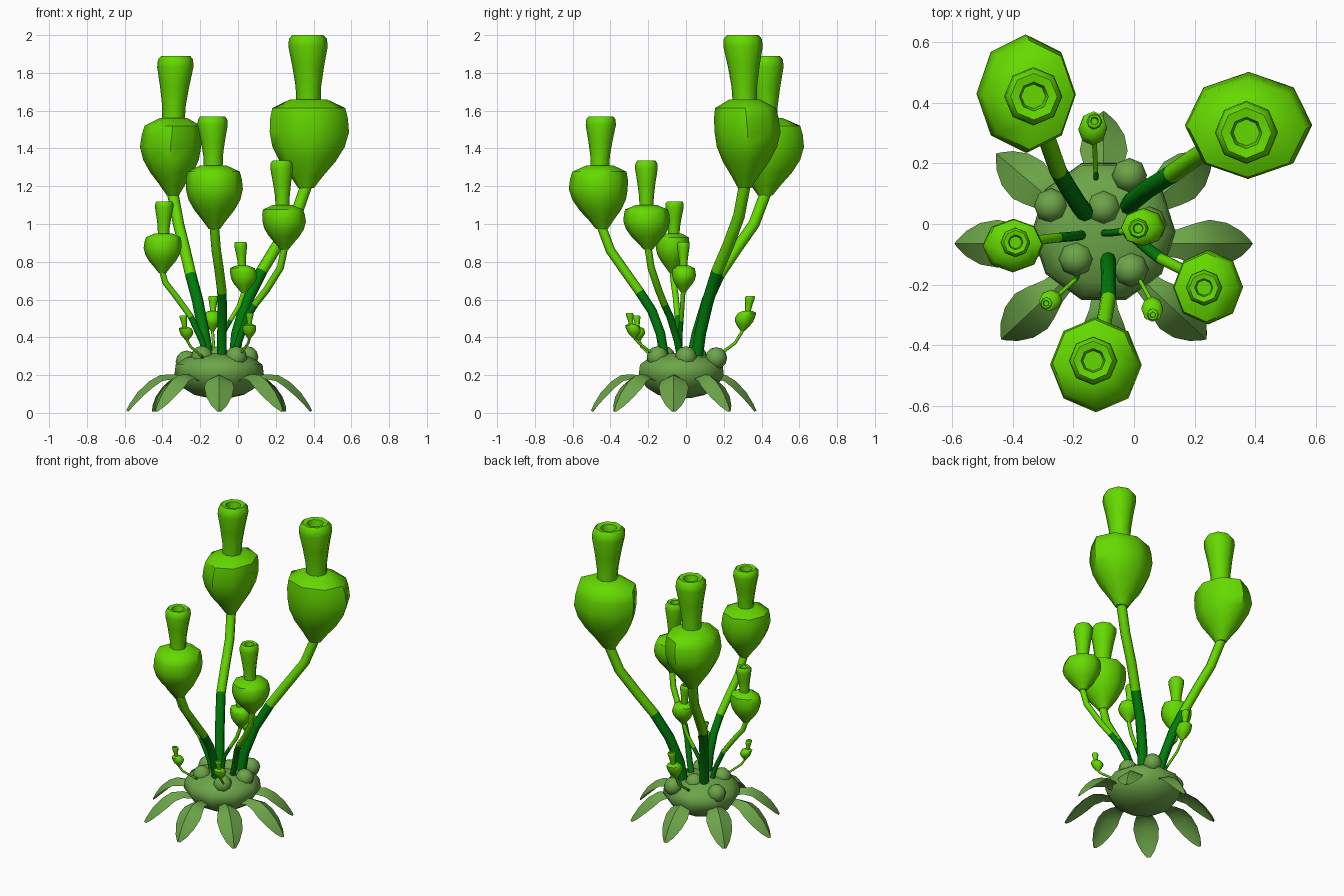
import bpy, bmesh, math
from mathutils import Vector, Matrix

if "Cube" in bpy.data.objects:
    bpy.data.objects.remove(bpy.data.objects["Cube"])

def material(name, rgb):
    m = bpy.data.materials.new(name)
    m.diffuse_color = (*rgb, 1)
    m.use_nodes = True
    m.node_tree.nodes["Principled BSDF"].inputs["Base Color"].default_value = m.diffuse_color
    return m

BRIGHT = material("bright green", (0.13, 0.70, 0.0))
DARK = material("dark stem green", (0.0, 0.20, 0.003))
SAGE = material("sage green", (0.15, 0.375, 0.065))

def finish(name, bm, mats, sharp=50):
    """Smooth shading with sharp edges above an angle, then make the object."""
    bmesh.ops.recalc_face_normals(bm, faces=bm.faces[:])
    for f in bm.faces:
        f.smooth = True
    for e in bm.edges:
        if len(e.link_faces) == 2:
            e.smooth = e.calc_face_angle(0) < math.radians(sharp)
    me = bpy.data.meshes.new(name)
    bm.to_mesh(me)
    bm.free()
    for m in mats:
        me.materials.append(m)
    ob = bpy.data.objects.new(name, me)
    bpy.context.collection.objects.link(ob)
    return ob

def loft(name, rings, mats, rule=None, sharp=50):
    """Skin a list of closed rings of points; rule(segment) picks the material."""
    bm = bmesh.new()
    vs = [[bm.verts.new(p) for p in r] for r in rings]
    n = len(rings[0])
    for k in range(len(vs) - 1):
        for i in range(n):
            j = (i + 1) % n
            f = bm.faces.new((vs[k][i], vs[k][j], vs[k + 1][j], vs[k + 1][i]))
            f.material_index = rule(k) if rule else 0
    bm.faces.new(vs[0][::-1])
    bm.faces.new(vs[-1]).material_index = rule(len(vs) - 2) if rule else 0
    return finish(name, bm, mats, sharp)

def ellipse(c, rx, ry, u=Vector((1, 0, 0)), v=Vector((0, 1, 0)), n=8):
    return [c + u * (rx * math.cos(a)) + v * (ry * math.sin(a))
            for a in (2 * math.pi * i / n for i in range(n))]

def stem(name, path, r, dark):
    """Tube along a path, the first `dark` segments in the dark colour."""
    p = [Vector(q) for q in path]
    rings = []
    for i, c in enumerate(p):
        t = (p[min(i + 1, len(p) - 1)] - p[max(i - 1, 0)]).normalized()
        u = Vector((1, 0, 0))
        u = (u - t * u.dot(t)).normalized()
        rings.append(ellipse(c, r, r, u, t.cross(u)))
    loft(name, rings, [BRIGHT, DARK], lambda k: 1 if k < dark else 0)

# bulb: (height, radius) fractions; neck: (height, radius) fractions with a hollow mouth
BULB = [(0, .2), (.12, .42), (.28, .7), (.45, .91), (.62, 1), (.78, .98), (.9, .92), (1, .46)]
NECK = [(-.06, .62), (.2, .65), (.5, .8), (.82, 1), (.94, .97), (1, .8), (.985, .5), (.86, .42)]

def pod(name, path, r, dark, centre, rad, ztop, tip, nr, nz):
    stem(name + "_stem", path, r, dark)
    a = Vector(path[-1])
    mid = Vector((*centre, a.z + (ztop - a.z) * .6))
    tip_base = Vector((tip[0], tip[1], ztop)).lerp(Vector((*centre, ztop)), .4)
    rings = []
    for t, k in BULB:
        c = a.lerp(mid, t / .6) if t < .6 else mid.lerp(tip_base, (t - .6) / .4)
        c.z = a.z + (ztop - a.z) * t - (.02 * (ztop - a.z) if t == 0 else 0)
        rings.append(ellipse(c, max(rad[0] * k, r), max(rad[1] * k, r)))
    loft(name + "_bulb", rings, [BRIGHT])
    end = Vector((*tip, nz))
    loft(name + "_neck", [ellipse(tip_base.lerp(end, t), nr * k, nr * k) for t, k in NECK],
         [BRIGHT], sharp=55)

# pods: stem path, stem radius, dark segments, bulb centre, radii, top, neck tip, radius, top
pod("tall_left", [(-.155, .03, .27), (-.18, .06, .42), (-.215, .115, .6), (-.25, .175, .73),
                  (-.285, .275, .88), (-.315, .36, 1.0), (-.345, .42, 1.16)], .030, 3,
    (-.358, .43), (.162, .195), 1.56, (-.33, .42), .096, 1.89)
pod("tall_right", [(-.02, .055, .27), (-.005, .075, .42), (.045, .115, .59), (.125, .165, .75),
                   (.21, .225, .89), (.305, .28, 1.04), (.36, .31, 1.2)], .031, 3,
    (.378, .327), (.21, .175), 1.66, (.37, .30), .104, 2.0)
pod("front", [(-.085, -.11, .27), (-.085, -.135, .42), (-.084, -.18, .54), (-.085, -.245, .64),
              (-.1, -.33, .76), (-.115, -.4, .86), (-.125, -.445, .98)], .025, 3,
    (-.125, -.465), (.151, .156), 1.31, (-.135, -.45), .08, 1.57)
pod("front_right", [(-.03, -.025, .27), (.005, -.045, .38), (.05, -.085, .51), (.09, -.115, .575),
                    (.15, -.145, .65), (.225, -.185, .77), (.245, -.2, .87)], .019, 3,
    (.245, -.208), (.115, .123), 1.1, (.23, -.21), .06, 1.335)
pod("left", [(-.165, -.035, .28), (-.19, -.04, .38), (-.25, -.045, .51),
             (-.33, -.055, .62), (-.385, -.065, .69), (-.4, -.07, .745)], .016, 2,
    (-.4, -.072), (.1, .088), .95, (-.39, -.06), .049, 1.12)
pod("small_right", [(-.1, -.03, .3), (-.08, -.03, .42), (-.04, -.025, .49),
                    (.005, -.02, .565), (.03, -.015, .64)], .012, 2,
    (.032, -.01), (.071, .063), .78, (.013, -.015), .034, .905)
pod("back_bud", [(-.125, .14, .28), (-.126, .175, .308), (-.13, .26, .37), (-.135, .3, .435)],
    .008, 1, (-.137, .31), (.047, .052), .54, (-.13, .34), .026, .62)
pod("front_left_bud", [(-.175, -.16, .28), (-.195, -.185, .302), (-.25, -.235, .35),
                       (-.27, -.248, .385)],
    .007, 1, (-.272, -.25), (.036, .034), .455, (-.29, -.262), .02, .515)
pod("front_right_bud", [(0, -.15, .29), (.015, -.178, .315), (.055, -.25, .37), (.06, -.272, .395)],
    .007, 1, (.06, -.277), (.036, .038), .47, (.062, -.3), .02, .53)

# squashed body with a rounded underside and a flatter top
BODY = [(.078, .05), (.095, .13), (.135, .195), (.2, .237), (.255, .23), (.295, .175), (.318, .08)]
loft("body", [ellipse(Vector((-.1, -.025, z)), r, r, n=10) for z, r in BODY], [SAGE])

# round bumps half sunk into the body
for i, (x, y, z) in enumerate([(-.272, .06, .272), (-.1, .053, .297), (-.015, .16, .29),
                               (-.19, -.115, .297), (-.01, -.15, .295), (.05, 0, .295)]):
    bm = bmesh.new()
    bmesh.ops.create_uvsphere(bm, u_segments=8, v_segments=6, radius=.058,
                              matrix=Matrix.Translation((x, y, z)))
    finish(f"bump_{i + 1}", bm, [SAGE])

# eight drooping, arched leaves: (distance, height, half width); then (angle, length factor)
LEAF = [(.15, .175, .034), (.24, .2, .05), (.31, .197, .071), (.37, .163, .083),
        (.43, .105, .072), (.47, .046, .043), (.488, .01, .012)]
for i, (deg, k) in enumerate([(0, 1), (40, .94), (90, .89), (140, .94),
                              (180, 1), (223, .94), (270, .89), (317, .94)]):
    a = math.radians(deg)
    out = Vector((math.cos(a), math.sin(a), 0))
    side = Vector((-math.sin(a), math.cos(a), 0))
    p = [Vector((-.1, -.065, z)) + out * (d * k) for d, z, w in LEAF]
    rings = []
    for j, c in enumerate(p):
        w = LEAF[j][2]
        t = (p[min(j + 1, len(p) - 1)] - p[max(j - 1, 0)]).normalized()
        n = t.cross(side)
        drop = n * (w * .42)
        rings.append([c + side * w * .95 - drop, c + n * .004,
                      c - side * w * .95 - drop, c - n * .008])
    loft(f"leaf_{i + 1}", rings, [SAGE])
